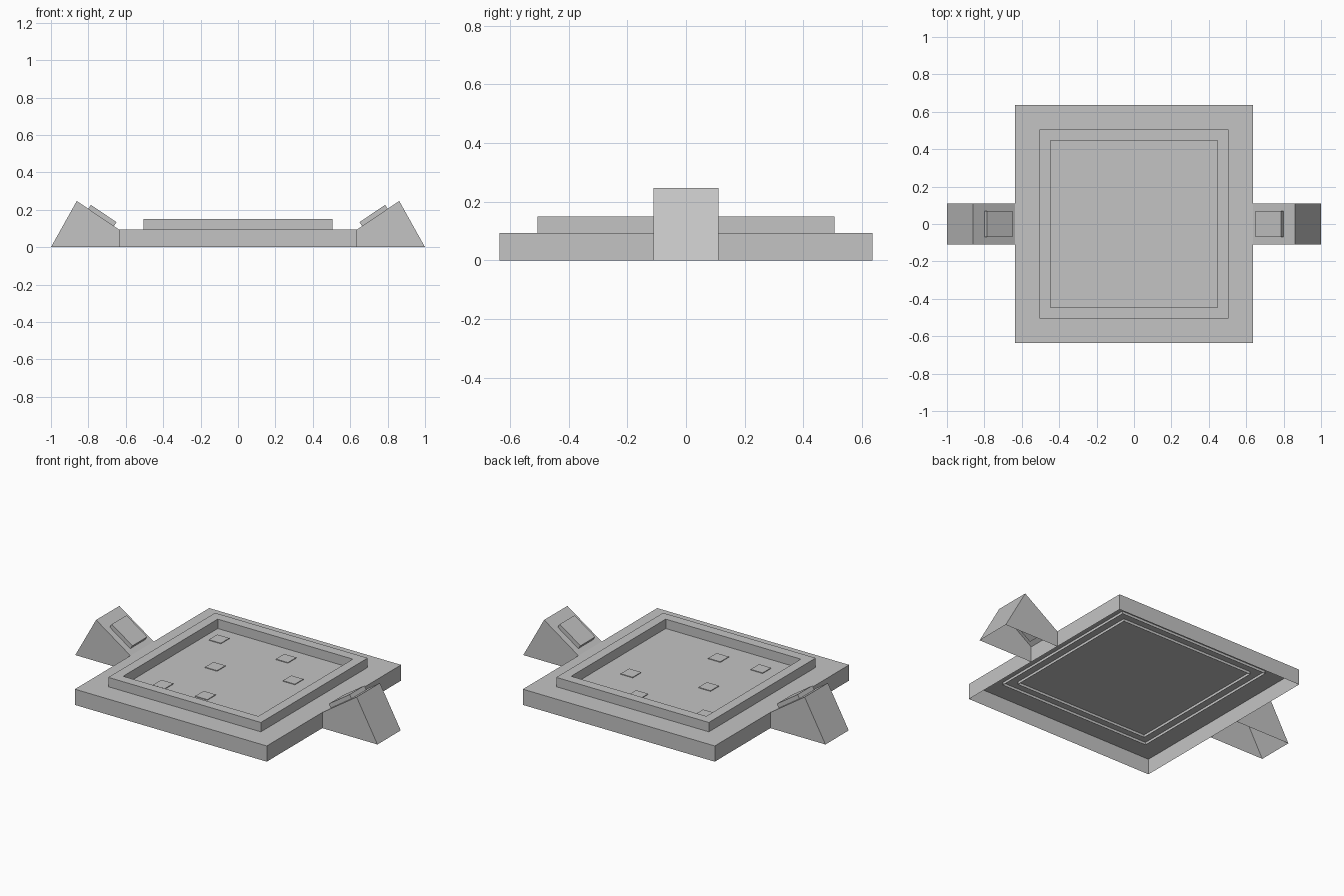
import bpy, bmesh, math
from mathutils import Matrix, Vector

cube = bpy.data.objects.get("Cube")
if cube:
    bpy.data.objects.remove(cube, do_unlink=True)

grey = bpy.data.materials.new("plain_grey")
grey.use_nodes = True
colour = (0.55, 0.55, 0.55, 1)
grey.diffuse_color = colour
grey.node_tree.nodes["Principled BSDF"].inputs["Base Color"].default_value = colour


def finish(name, bm):
    mesh = bpy.data.meshes.new(name)
    bm.to_mesh(mesh)
    bm.free()
    mesh.materials.append(grey)
    obj = bpy.data.objects.new(name, mesh)
    bpy.context.collection.objects.link(obj)
    return obj


def box(name, centre, size, turn=0, open_bottom=False):
    bm = bmesh.new()
    matrix = (Matrix.Translation(centre) @ Matrix.Rotation(turn, 4, 'Y')
              @ Matrix.Diagonal((*size, 1)))
    bmesh.ops.create_cube(bm, size=1, matrix=matrix)
    if open_bottom:
        under = [f for f in bm.faces if f.normal.z < -0.9]
        bmesh.ops.delete(bm, geom=under, context='FACES')
    return finish(name, bm)


# Hollow square base, open underneath
BASE_TOP = 0.094
box("base", (0, 0, BASE_TOP / 2), (1.27, 1.27, BASE_TOP), open_bottom=True)

# Raised rim: thin inner and outer walls dipping below the base top
bm = bmesh.new()
rings = []
for half, z in ((0.505, 0.078), (0.505, 0.15), (0.447, 0.15), (0.447, 0.078)):
    rings.append([bm.verts.new((sx * half, sy * half, z))
                  for sx, sy in ((-1, -1), (1, -1), (1, 1), (-1, 1))])
for low, high in zip(rings, rings[1:]):
    for i in range(4):
        j = (i + 1) % 4
        bm.faces.new((low[i], low[j], high[j], high[i]))
finish("rim", bm)

# Small flat tiles scattered on the floor
spots = ((-0.36, 0.335), (0.08, 0.34), (0.27, 0.135),
         (-0.175, 0.035), (-0.275, -0.315), (-0.005, -0.3))
for n, (x, y) in enumerate(spots, 1):
    box(f"floor_tile_{n}", (x, y, BASE_TOP + 0.002), (0.08, 0.08, 0.004))

# Side consoles, hollow underneath, each with a tilted button
profile = ((1.0, 0), (0.862, 0.247), (0.635, BASE_TOP), (0.635, 0))
slope = math.atan2(0.153, 0.227)
normal = Vector((-math.sin(slope), 0, math.cos(slope)))
for side, s in (("left", 1), ("right", -1)):
    bm = bmesh.new()
    front = [bm.verts.new((s * x, -0.11, z)) for x, z in profile]
    back = [bm.verts.new((s * x, 0.11, z)) for x, z in profile]
    bm.faces.new(front)
    bm.faces.new(back)
    for i in range(2):
        bm.faces.new((front[i], front[i + 1], back[i + 1], back[i]))
    bmesh.ops.recalc_face_normals(bm, faces=bm.faces)
    finish(f"{side}_console", bm)

    centre = Vector((0.718, 0, 0.18)) - normal * 0.025
    centre.x *= s
    box(f"{side}_button", centre, (0.165, 0.14, 0.05), turn=-s * slope)
